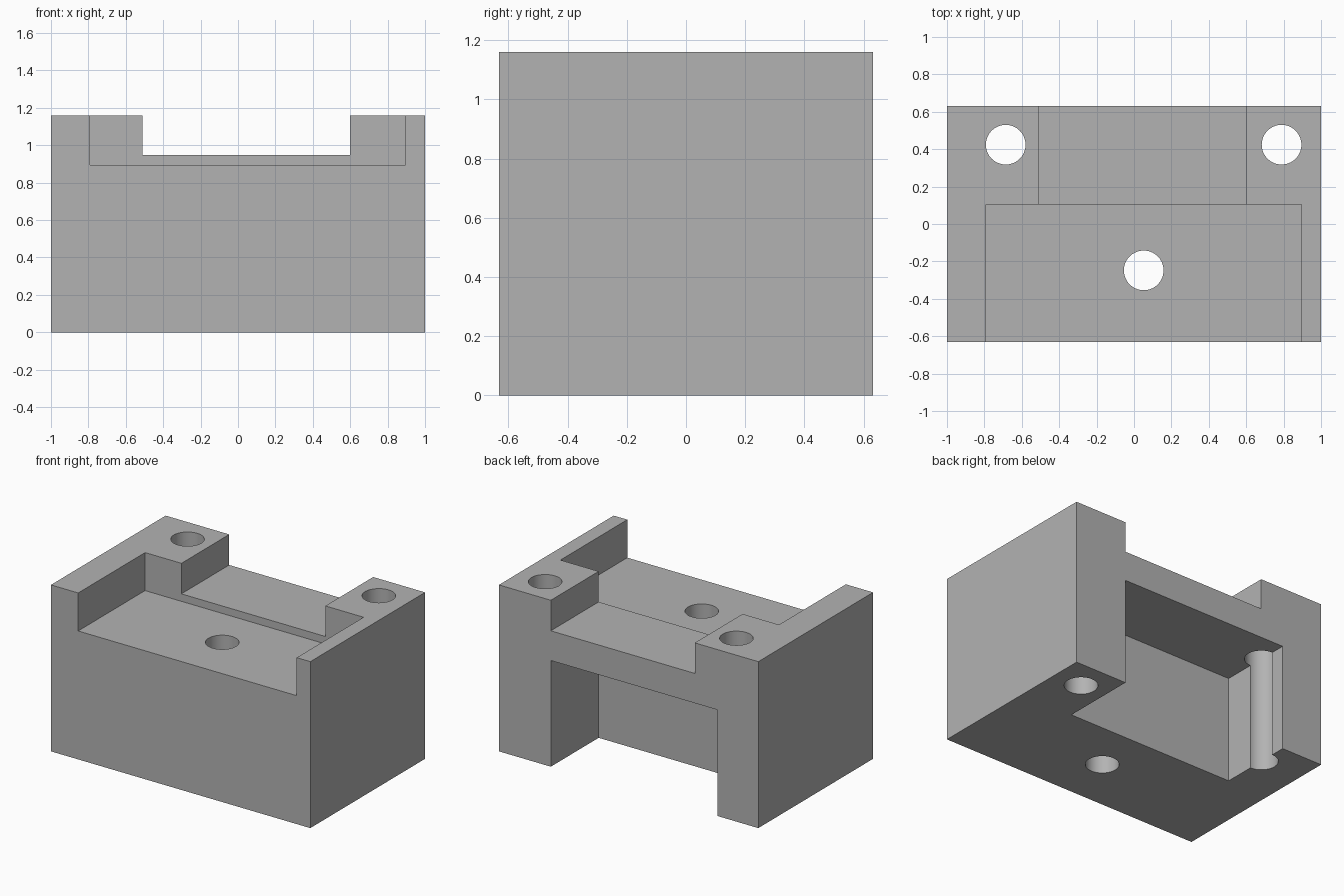
import bpy
import math

cube = bpy.data.objects.get("Cube")
if cube:
    bpy.data.objects.remove(cube, do_unlink=True)

W, D, H = 1.0, 0.632, 1.16      # half width, half depth, height
STEP_Y = 0.105                  # where the front recess meets the rear section
OVER = 0.2                      # how far cutters overshoot the block

grey = bpy.data.materials.new("plain grey")
grey.use_nodes = True
colour = (0.45, 0.45, 0.45, 1)
grey.diffuse_color = colour
grey.node_tree.nodes["Principled BSDF"].inputs["Base Color"].default_value = colour


def box(name, x0, x1, y0, y1, z0, z1):
    bpy.ops.mesh.primitive_cube_add(
        size=1, location=((x0 + x1) / 2, (y0 + y1) / 2, (z0 + z1) / 2))
    ob = bpy.context.object
    ob.name = name
    ob.scale = (x1 - x0, y1 - y0, z1 - z0)
    bpy.ops.object.transform_apply(location=True, rotation=False, scale=True)
    ob.data.materials.append(grey)
    return ob


def hole(name, x, y):
    bpy.ops.mesh.primitive_cylinder_add(
        vertices=64, radius=0.106, depth=H + 2 * OVER, location=(x, y, H / 2))
    ob = bpy.context.object
    ob.name = name
    ob.data.materials.append(grey)
    return ob


# Solid block
body = box("mounting_block", -W, W, -D, D, 0, H)

# Recesses and screw holes
cutters = [
    box("front_recess", -0.79, 0.895, -D - OVER, STEP_Y, 0.895, H + OVER),
    box("rear_channel", -0.51, 0.60, 0, D + OVER, 0.947, H + OVER),
    box("rear_pocket", -0.686, 0.60, STEP_Y, D + OVER, -OVER, 0.74),
    hole("right_screw_hole", -0.686, 0.424),
    hole("left_screw_hole", 0.789, 0.424),
    hole("centre_screw_hole", 0.052, -0.248),
]

bpy.ops.object.select_all(action="DESELECT")
body.select_set(True)
bpy.context.view_layer.objects.active = body
for cutter in cutters:
    cutter.hide_render = True
    mod = body.modifiers.new(cutter.name, "BOOLEAN")
    mod.operation = "DIFFERENCE"
    mod.solver = "EXACT"
    mod.object = cutter
    bpy.ops.object.modifier_apply(modifier=mod.name)
    bpy.data.objects.remove(cutter, do_unlink=True)

# One colour throughout, smooth bores with crisp edges
body.data.materials.clear()
body.data.materials.append(grey)
for face in body.data.polygons:
    face.material_index = 0
bpy.ops.object.shade_smooth_by_angle(angle=math.radians(30))
